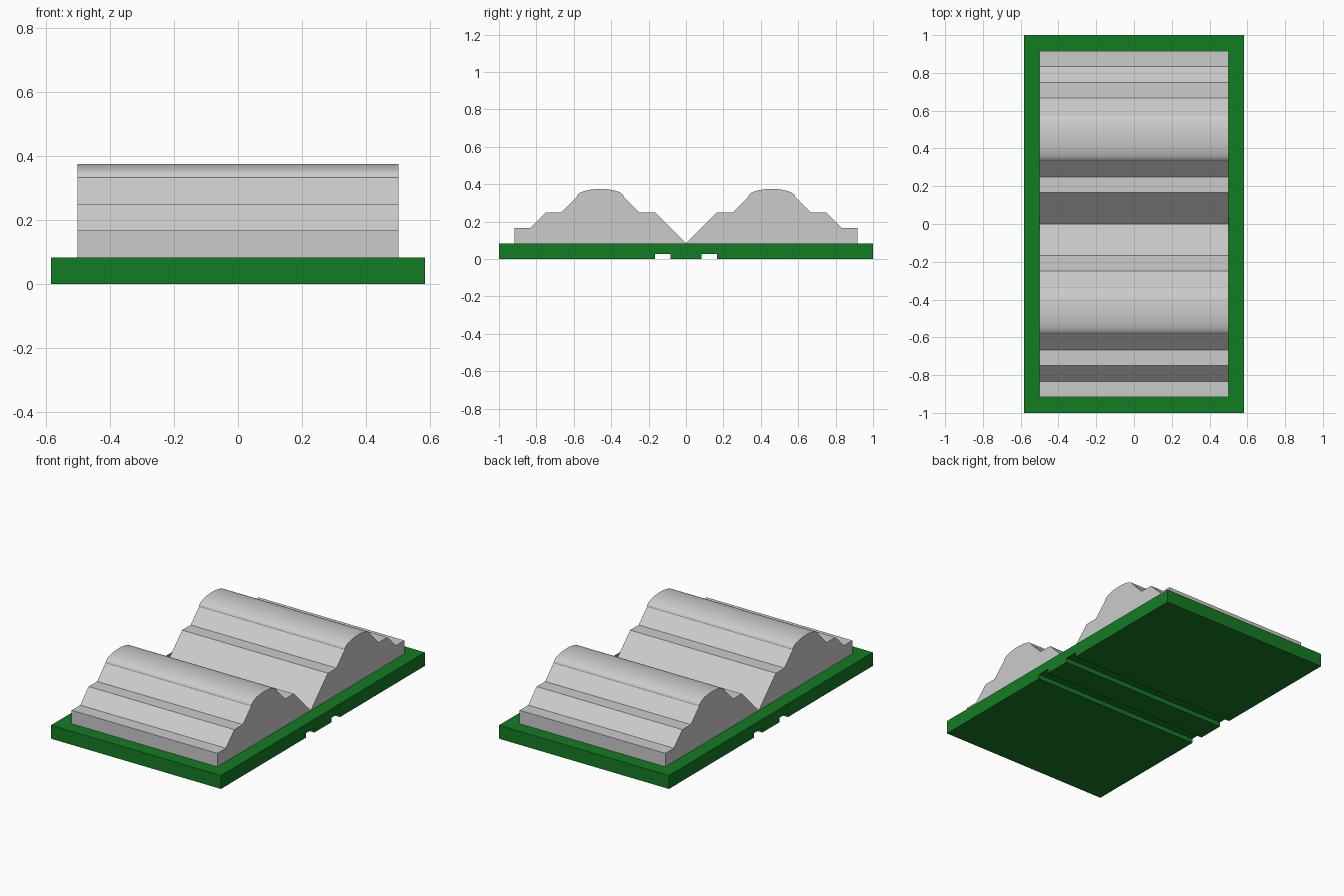
import bpy, bmesh, math

if "Cube" in bpy.data.objects:
    bpy.data.objects.remove(bpy.data.objects["Cube"])

U = 1 / 12  # one design step


def extrude_profile(name, points, half_width):
    """Extrude a closed (y, z) outline along x, centred on x = 0."""
    bm = bmesh.new()
    face = bm.faces.new([bm.verts.new((-half_width, y, z)) for y, z in points])
    out = bmesh.ops.extrude_face_region(bm, geom=[face])
    moved = [g for g in out["geom"] if isinstance(g, bmesh.types.BMVert)]
    bmesh.ops.translate(bm, verts=moved, vec=(2 * half_width, 0, 0))
    bmesh.ops.recalc_face_normals(bm, faces=bm.faces)
    mesh = bpy.data.meshes.new(name)
    bm.to_mesh(mesh)
    bm.free()
    obj = bpy.data.objects.new(name, mesh)
    bpy.context.collection.objects.link(obj)
    return obj


# Green base plate with two grooves across its underside
groove = U / 3
half = [(U, 0), (U, groove), (2 * U, groove), (2 * U, 0), (1, 0), (1, U)]
base = extrude_profile("base_plate", half + [(-y, z) for y, z in reversed(half)], 7 * U)
green = bpy.data.materials.new("green")
green.diffuse_color = (0.007, 0.2, 0.017, 1)
green.use_nodes = True
green.node_tree.nodes["Principled BSDF"].inputs["Base Color"].default_value = green.diffuse_color
base.data.materials.append(green)

# Stepped ridge with a rounded elliptical crown
SEG = 32
crown = [(5.5 * U - 1.5 * U * math.cos(math.pi * i / SEG),
          4 * U + 0.5 * U * math.sin(math.pi * i / SEG)) for i in range(SEG + 1)]
inner = [(0, U), (2 * U, 3 * U), (3 * U, 3 * U)]
outer = [(8 * U, 3 * U), (9 * U, 3 * U), (10 * U, 2 * U), (11 * U, 2 * U), (11 * U, U)]
ridge = inner + crown + outer

# Mirrored pair of ridges
for name, side in (("front_ridge", -1), ("back_ridge", 1)):
    obj = extrude_profile(name, [(side * y, z) for y, z in ridge], 6 * U)
    bpy.ops.object.select_all(action="DESELECT")
    obj.select_set(True)
    bpy.context.view_layer.objects.active = obj
    bpy.ops.object.shade_smooth_by_angle(angle=math.radians(30))
